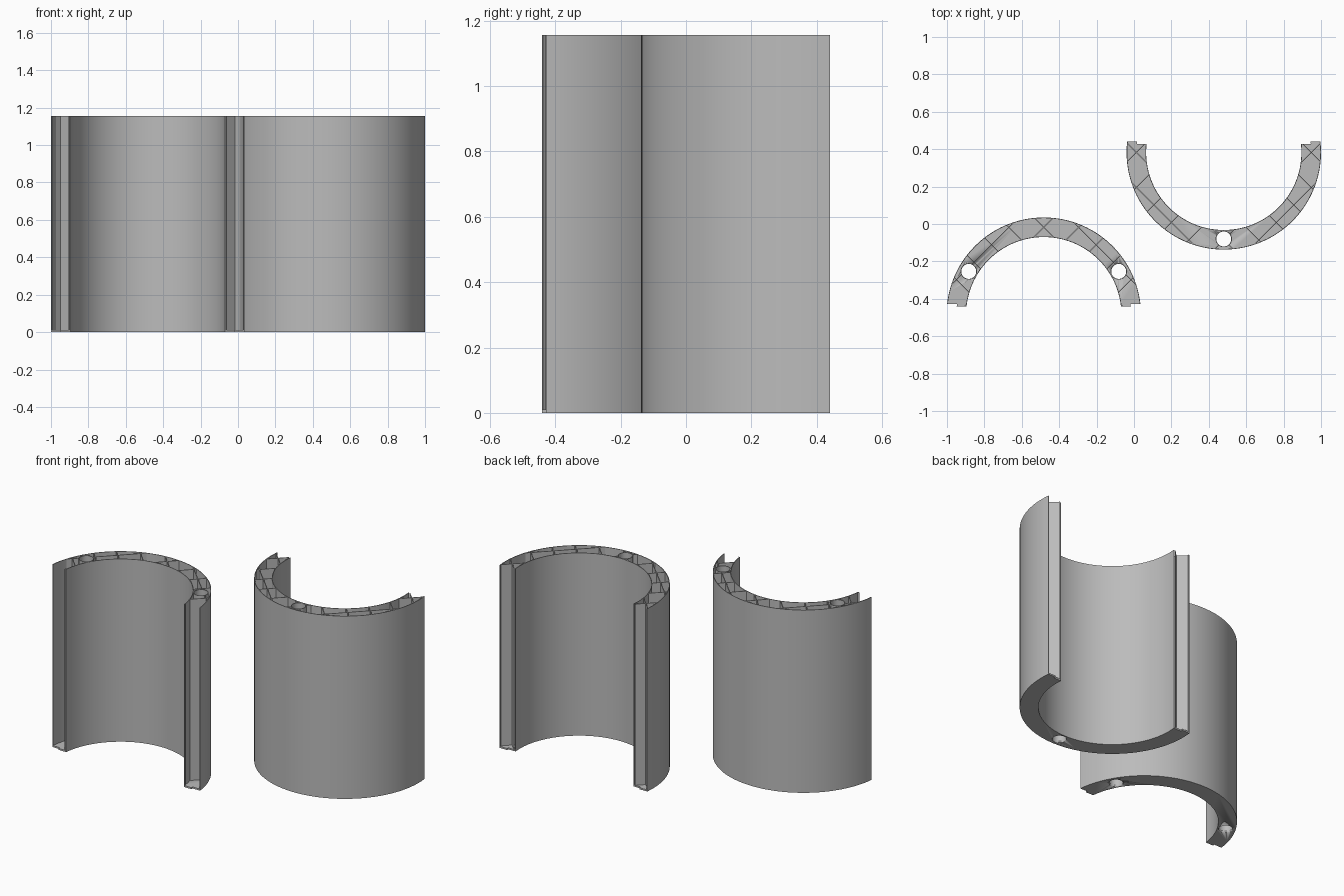
import bpy, bmesh, math
from mathutils import Vector

if "Cube" in bpy.data.objects:
    bpy.data.objects.remove(bpy.data.objects["Cube"])

RO, RI, RM = 0.52, 0.415, 0.4675      # outer, inner and middle radius
H, FLOOR, T = 1.156, 0.01, 0.004      # height, floor and wall thickness
CUT_OUT, CUT_IN = 0.057, 0.045        # stepped joint line of the two shells
HOLE_R = 0.04
SEG = 64

mat = bpy.data.materials.new("grey_plastic")
mat.diffuse_color = (0.5, 0.5, 0.5, 1)
mat.use_nodes = True
mat.node_tree.nodes["Principled BSDF"].inputs["Base Color"].default_value = mat.diffuse_color


def prisms(name, outlines, z0, z1, smooth=True):
    """One object made of vertical prisms from closed 2D outlines."""
    bm = bmesh.new()
    for pts in outlines:
        face = bm.faces.new([bm.verts.new((x, y, z0)) for x, y in pts])
        new = bmesh.ops.extrude_face_region(bm, geom=[face])["geom"]
        for v in new:
            if isinstance(v, bmesh.types.BMVert):
                v.co.z = z1
    bmesh.ops.recalc_face_normals(bm, faces=bm.faces)
    me = bpy.data.meshes.new(name)
    bm.to_mesh(me)
    bm.free()
    me.materials.append(mat)
    ob = bpy.data.objects.new(name, me)
    bpy.context.collection.objects.link(ob)
    if smooth:
        bpy.ops.object.select_all(action='DESELECT')
        ob.select_set(True)
        bpy.context.view_layer.objects.active = ob
        bpy.ops.object.shade_smooth_by_angle(angle=math.radians(30))
    return ob


def arc(r, cut, upper):
    """Points along radius r on one side of the line y = cut."""
    a = math.asin(cut / r)
    a0, a1 = (a, math.pi - a) if upper else (math.pi - a, 2 * math.pi + a)
    return [(r * math.cos(a0 + (a1 - a0) * i / SEG),
             r * math.sin(a0 + (a1 - a0) * i / SEG)) for i in range(SEG + 1)]


def circle(c, r, n=32):
    return [(c[0] + r * math.cos(2 * math.pi * i / n),
             c[1] + r * math.sin(2 * math.pi * i / n)) for i in range(n)]


def rib_outlines(upper, holes):
    """Diagonal grid lines clipped to the hollow between the walls."""
    step, out = 2 * RM / 5, []

    def inside(p):
        cut = CUT_OUT if p.length > RM else CUT_IN
        return (RI + T / 2 < p.length < RO - T / 2
                and (p.y > cut) == upper
                and all((p - h).length > HOLE_R + T / 2 for h in holes))

    for sx in (1, -1):
        d = Vector((sx, -1)).normalized()
        n = Vector((1, sx)).normalized()
        for k in range(-4, 4):
            base = n * ((k + 0.5) * step / math.sqrt(2))
            start = last = None
            for i in range(-600, 601):
                p = base + d * (i * 0.001)
                if inside(p):
                    start = start or p
                    last = p
                elif start:
                    w = n * (T / 2)
                    if (last - start).length > 0.004:
                        out.append([tuple(q) for q in (start - w, last - w, last + w, start + w)])
                    start = None
    return out


def shell(name, center, upper, hole_angles):
    holes = [Vector((0.463 * math.cos(math.radians(a)),
                     0.463 * math.sin(math.radians(a)))) for a in hole_angles]
    parts = []
    # thin curved walls
    for label, r, cut in (("outer_wall", RO, CUT_OUT), ("inner_wall", RI + T, CUT_IN)):
        parts.append(prisms(name + label,
                            [arc(r, cut, upper) + arc(r - T, cut, upper)[::-1]], 0, H))
    # floor with a stepped joint at both ends
    o, i = arc(RO - T, CUT_OUT, upper), arc(RI + T, CUT_IN, upper)
    m1, m2 = arc(RM, CUT_OUT, upper), arc(RM, CUT_IN, upper)
    floor = prisms(name + "floor",
                   [o + [m1[-1], m2[-1]] + i[::-1] + [m2[0], m1[0]]], 0, FLOOR)
    # rod holes through the floor
    cutter = prisms(name + "hole_cutter", [circle(h, HOLE_R) for h in holes], -0.1, 0.1)
    cutter.hide_render = True
    cutter.hide_viewport = True
    mod = floor.modifiers.new("holes", 'BOOLEAN')
    mod.object, mod.operation, mod.solver = cutter, 'DIFFERENCE', 'EXACT'
    parts += [floor, cutter]
    # tubes around the rod holes
    for h in holes:
        tube = prisms(name + "rod_tube", [circle(h, HOLE_R + T)], FLOOR, H)
        bm = bmesh.new()
        bm.from_mesh(tube.data)
        bmesh.ops.delete(bm, geom=[f for f in bm.faces if abs(f.normal.z) > 0.5],
                         context='FACES_ONLY')
        bm.to_mesh(tube.data)
        bm.free()
        sol = tube.modifiers.new("wall", 'SOLIDIFY')
        sol.thickness, sol.offset = T, -1
        parts.append(tube)
    # diagonal stiffening ribs
    parts.append(prisms(name + "ribs", rib_outlines(upper, holes), FLOOR, H, False))
    for p in parts:
        p.location = (center[0], center[1], 0)


shell("left_shell_", (-0.4825, -0.485), True, (30, 150))
shell("right_shell_", (0.48, 0.383), False, (270,))
